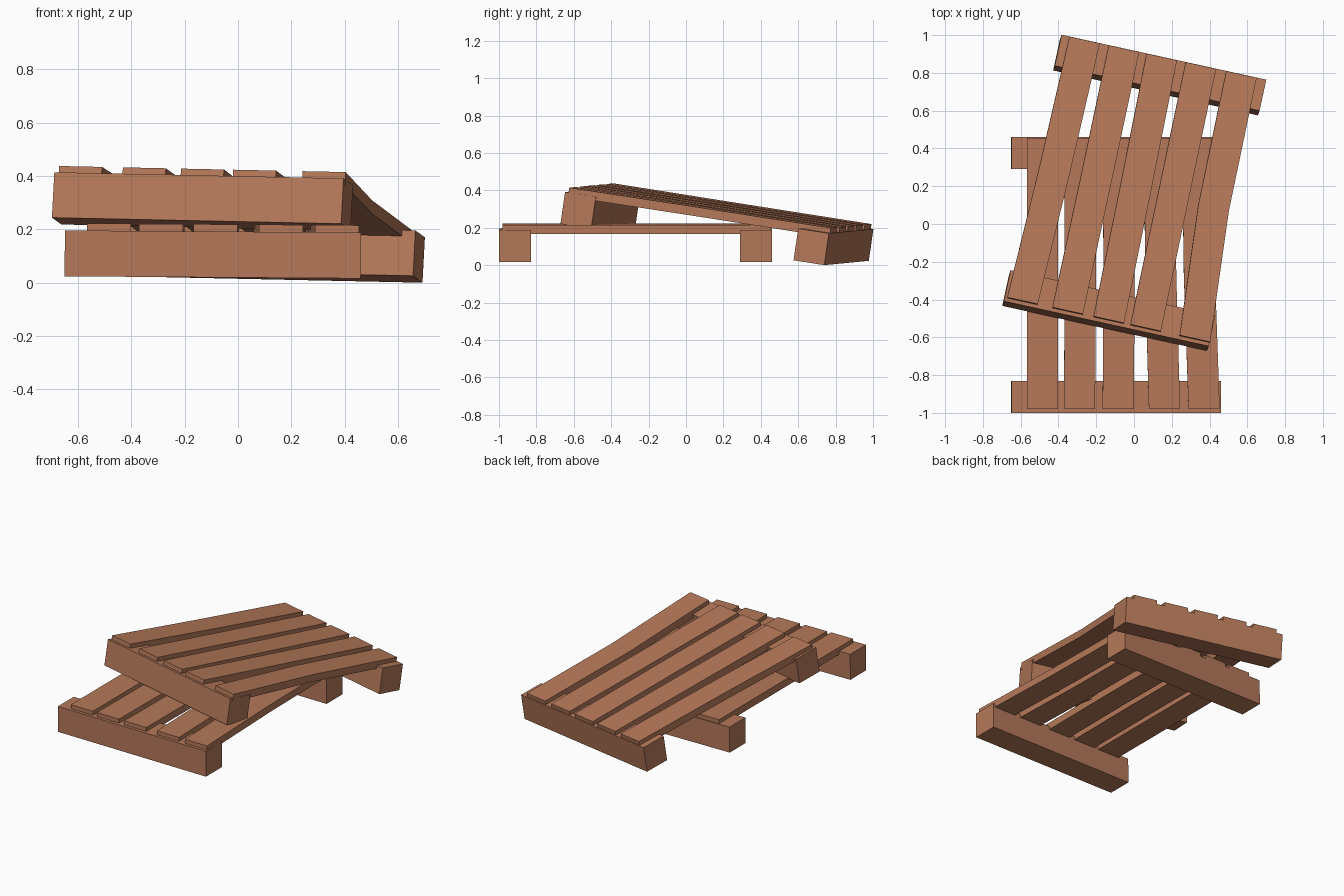
import bpy, bmesh
from math import radians
from mathutils import Matrix

if "Cube" in bpy.data.objects:
    bpy.data.objects.remove(bpy.data.objects["Cube"])

wood = bpy.data.materials.new("warm brown wood")
wood.diffuse_color = (0.46, 0.19, 0.10, 1)
wood.use_nodes = True
wood.node_tree.nodes["Principled BSDF"].inputs["Base Color"].default_value = wood.diffuse_color


def plank(name, rows, width, z0, z1, place):
    """Board lofted through (x centre, y) rows, placed by a matrix."""
    bm = bmesh.new()
    h = width / 2
    rings = [[bm.verts.new((x + dx, y, z)) for dx, z in
              ((-h, z0), (h, z0), (h, z1), (-h, z1))] for x, y in rows]
    for a, b in zip(rings, rings[1:]):
        for i in range(4):
            j = (i + 1) % 4
            bm.faces.new((a[i], a[j], b[j], b[i]))
    bm.faces.new(rings[0])
    bm.faces.new(rings[-1])
    bmesh.ops.recalc_face_normals(bm, faces=bm.faces)
    bm.transform(place)
    me = bpy.data.meshes.new(name)
    bm.to_mesh(me)
    bm.free()
    me.materials.append(wood)
    bpy.context.collection.objects.link(bpy.data.objects.new(name, me))


def pallet(name, slats, place):
    # two square beams, front and back
    for side, y in (("front", -0.73), ("back", 0.56)):
        plank(f"{name}_{side}_beam", [(0, y), (0, y + 0.17)], 1.11, 0, 0.172, place)
    # slightly crooked slats: x centre at front, middle and back
    for i, (a, b, c) in enumerate(slats):
        plank(f"{name}_slat_{i + 1}", [(a, -0.71), (b, 0), (c, 0.725)],
              0.165, 0.15, 0.199, place)


def pose(x, y, z, tilt, roll, turn):
    return (Matrix.Translation((x, y, z)) @ Matrix.Rotation(radians(turn), 4, 'Z')
            @ Matrix.Rotation(radians(tilt), 4, 'X') @ Matrix.Rotation(radians(roll), 4, 'Y'))


# pallet lying on the ground
pallet("lower_pallet",
       [(-0.39, -0.39, -0.39), (-0.195, -0.19, -0.195), (0.01, 0.015, 0.01),
        (0.255, 0.235, 0.23), (0.465, 0.44, 0.43)],
       pose(-0.095, -0.27, 0.02, 0, 0.4, 0))

# pallet leaning across it
pallet("upper_pallet",
       [(-0.46, -0.44, -0.43), (-0.215, -0.215, -0.217), (0.008, 0.0, -0.012),
        (0.208, 0.204, 0.20), (0.475, 0.425, 0.42)],
       pose(-0.003, 0.153, 0.122, -8.7, 1.2, -12.2))
